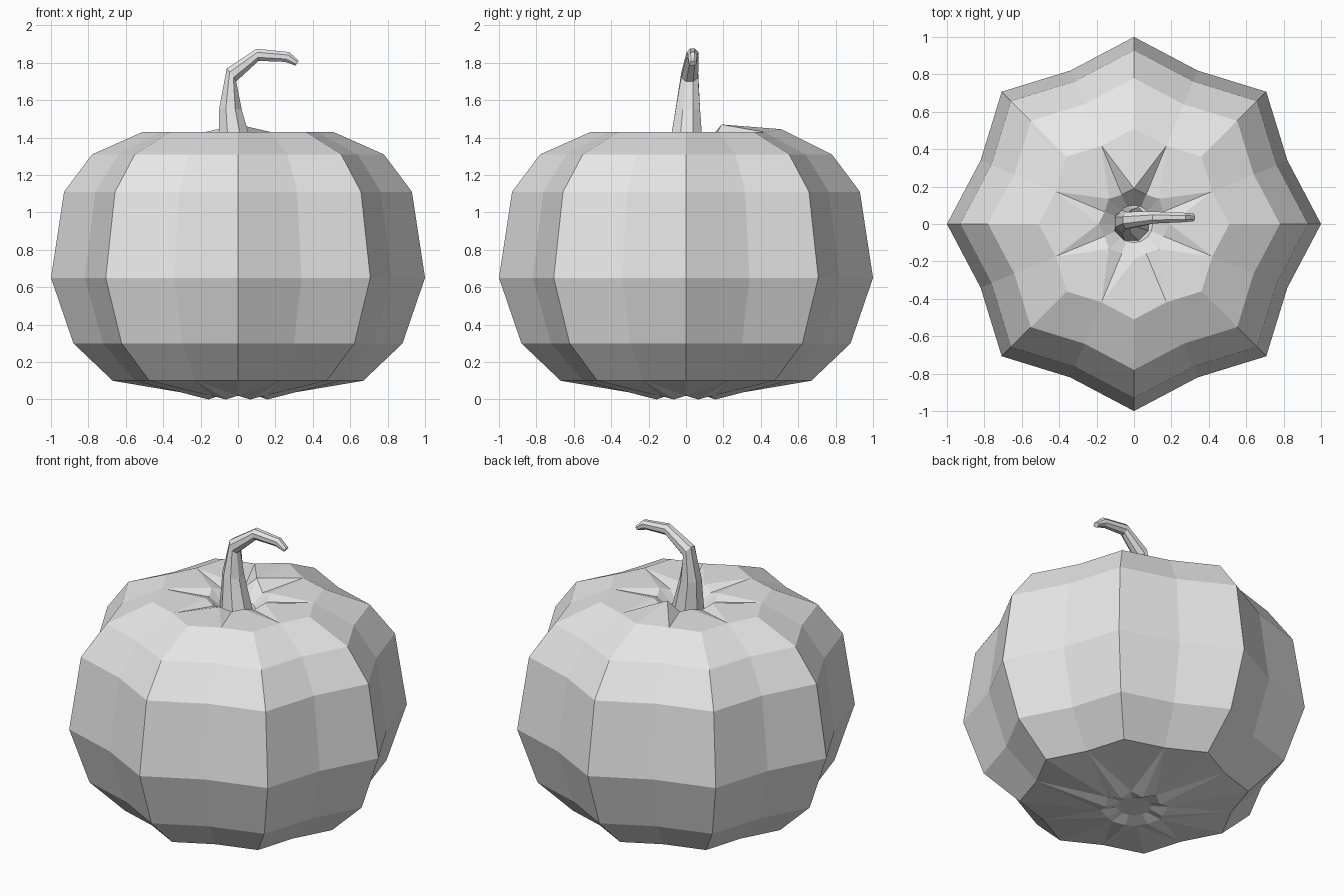
import bpy
import bmesh
import math

cube = bpy.data.objects.get("Cube")
if cube:
    bpy.data.objects.remove(cube, do_unlink=True)

grey = bpy.data.materials.new("plain_grey")
grey.use_nodes = True
colour = (0.8, 0.8, 0.8, 1)
grey.diffuse_color = colour
grey.node_tree.nodes["Principled BSDF"].inputs["Base Color"].default_value = colour


def finish(name, bm):
    bmesh.ops.recalc_face_normals(bm, faces=bm.faces)
    mesh = bpy.data.meshes.new(name)
    bm.to_mesh(mesh)
    bm.free()
    mesh.materials.append(grey)
    bpy.context.collection.objects.link(bpy.data.objects.new(name, mesh))


def bridge(bm, low, high, split=None):
    """Join two rings; split picks the ring whose grooves own the diagonals."""
    n = len(low)
    for i in range(n):
        j = (i + 1) % n
        a, b, c, d = low[i], low[j], high[j], high[i]
        if split is None:
            bm.faces.new((a, b, c, d))
        elif (i % 2 == 1) == (split == "low"):
            bm.faces.new((a, b, c))
            bm.faces.new((a, c, d))
        else:
            bm.faces.new((a, b, d))
            bm.faces.new((b, c, d))


# Ribbed body: rib radius, rib height, groove radius, groove height
GROOVE = 0.888


def ribbed(r, z):
    return (r, z, r * GROOVE, z)


rings = [
    (0.10, 0.03, 0.10, 0.03),
    (0.20, 0.02, 0.17, 0.0),
    ribbed(0.67, 0.10),
    ribbed(0.88, 0.30),
    ribbed(1.0, 0.65),
    ribbed(0.93, 1.11),
    ribbed(0.78, 1.31),
    ribbed(0.51, 1.43),
    (0.19, 1.43, 0.17, 1.405),
    (0.10, 1.35, 0.10, 1.35),
]
bm = bmesh.new()
loops = []
for rib_r, rib_z, groove_r, groove_z in rings:
    loop = []
    for i in range(16):
        a = math.tau * i / 16
        r, z = (groove_r, groove_z) if i % 2 else (rib_r, rib_z)
        loop.append(bm.verts.new((r * math.cos(a), r * math.sin(a), z)))
    loops.append(loop)

# The rear rib is lifted beside the stem
back = 4
loops[7][back].co.z = 1.445
loops[8][back].co.z = 1.47

for k in range(len(loops) - 1):
    split = {1: "high", 7: "low"}.get(k)
    if k == 1:
        split = "high"
        # Diagonals run from the outer grooves to the inner ribs
        bridge(bm, loops[2], loops[1], "low")
    else:
        bridge(bm, loops[k], loops[k + 1], split)
bm.faces.new(loops[0])
bm.faces.new(loops[-1])
finish("pumpkin_body", bm)

# Curved stem: outer x, outer z, inner x, inner z, centre y, half width
sections = [
    (-0.105, 1.34, 0.08, 1.34, 0.0, 0.09),
    (-0.10, 1.56, 0.02, 1.55, 0.01, 0.065),
    (-0.06, 1.77, -0.01, 1.70, 0.02, 0.045),
    (0.10, 1.875, 0.11, 1.81, 0.035, 0.032),
    (0.275, 1.857, 0.25, 1.805, 0.035, 0.025),
    (0.325, 1.81, 0.308, 1.785, 0.035, 0.02),
]
bm = bmesh.new()
loops = []
flat = 1 / math.cos(math.pi / 8)
for ox, oz, ix, iz, y, half in sections:
    loop = []
    for i in range(8):
        a = math.tau * (i + 0.5) / 8
        c, s = flat * math.cos(a) / 2, flat * math.sin(a)
        loop.append(bm.verts.new(((ox + ix) / 2 + c * (ox - ix), y + s * half,
                                  (oz + iz) / 2 + c * (oz - iz))))
    loops.append(loop)
for low, high in zip(loops, loops[1:]):
    bridge(bm, low, high)
bm.faces.new(loops[0])
bm.faces.new(loops[-1])
finish("stem", bm)
